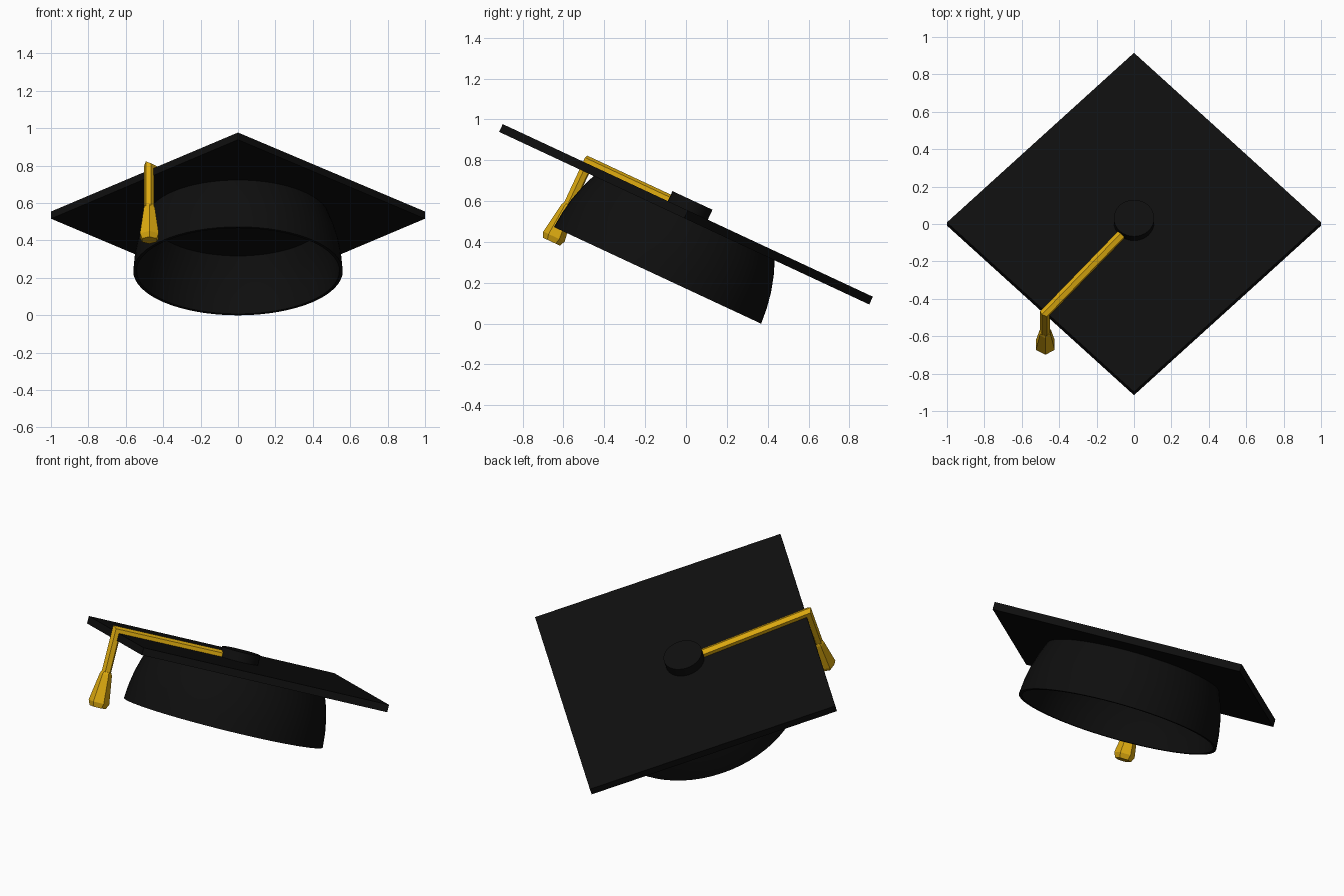
import bpy, bmesh, math
from mathutils import Vector, Matrix

if "Cube" in bpy.data.objects:
    bpy.data.objects.remove(bpy.data.objects["Cube"])

# Everything is modelled level, then tilted as one cap
TILT = Matrix.Translation((0, 0, 0.535)) @ Matrix.Rotation(math.radians(-25), 4, 'X')


def material(name, rgb):
    m = bpy.data.materials.new(name)
    m.diffuse_color = (*rgb, 1)
    m.use_nodes = True
    m.node_tree.nodes["Principled BSDF"].inputs["Base Color"].default_value = m.diffuse_color
    return m


BLACK = material("black cloth", (0.0045, 0.0045, 0.0045))
GOLD = material("gold thread", (0.72, 0.40, 0.005))


def ring(radius, z, sides, centre=(0, 0), start=0.0):
    return [Vector((centre[0] + radius * math.cos(start + 2 * math.pi * i / sides),
                    centre[1] + radius * math.sin(start + 2 * math.pi * i / sides), z))
            for i in range(sides)]


def loft(name, rings, mat, caps=True, closed=False, smooth=False):
    """Skin a series of matching rings, tilt the result and colour it."""
    bm = bmesh.new()
    loops = [[bm.verts.new(p) for p in r] for r in rings]
    n = len(loops[0])
    pairs = list(zip(loops, loops[1:]))
    if closed:
        pairs.append((loops[-1], loops[0]))
    for a, b in pairs:
        for i in range(n):
            j = (i + 1) % n
            bm.faces.new((a[i], a[j], b[j], b[i]))
    if caps:
        bm.faces.new(loops[0])
        bm.faces.new(loops[-1])
    bmesh.ops.recalc_face_normals(bm, faces=bm.faces)
    bm.transform(TILT)
    me = bpy.data.meshes.new(name)
    bm.to_mesh(me)
    bm.free()
    ob = bpy.data.objects.new(name, me)
    bpy.context.collection.objects.link(ob)
    me.materials.append(mat)
    if smooth:
        bpy.ops.object.select_all(action='DESELECT')
        ob.select_set(True)
        bpy.context.view_layer.objects.active = ob
        bpy.ops.object.shade_smooth_by_angle(angle=math.radians(35))
    return ob


# Square board with its corners to the front, back and sides
loft("board", [ring(1, -0.021, 4), ring(1, 0.021, 4)], BLACK)

# Hollow skull cap: bulging outer wall, thin rim, inner wall
outer = [(0.487, -0.015), (0.516, -0.09), (0.539, -0.17), (0.553, -0.25), (0.56, -0.33)]
wall = outer + [(r - 0.018, z) for r, z in reversed(outer)]
loft("skull_cap", [ring(r, z, 64) for r, z in wall], BLACK,
     caps=False, closed=True, smooth=True)

# Button on top of the board
loft("button", [ring(0.108, 0.015, 32), ring(0.108, 0.075, 32)], BLACK, smooth=True)

# Cord: six-sided, runs over the board, mitred at the edge, then hangs down
p0, p1 = Vector((-0.07, -0.08, 0.029)), Vector((-0.475, -0.54, 0.029))
run, down = (p1 - p0).normalized(), Vector((0, 0, -1))
side, up = run.cross(-down), Vector((0, 0, 1))
mitre = (run + down).normalized()
first = [p0 + 0.027 * (up * math.cos(t) + side * math.sin(t))
         for t in (math.pi / 3 * i for i in range(6))]
bend = [p + run * ((p1 - p).dot(mitre) / run.dot(mitre)) for p in first]
last = [Vector((p.x, p.y, -0.23)) for p in bend]
loft("tassel_cord", [first, bend, last], GOLD)

# Tassel: six-sided flared tuft with a bevelled bottom
tuft = [(0.027, -0.20), (0.034, -0.215), (0.058, -0.372), (0.045, -0.40)]
loft("tassel_tuft", [ring(r, z, 6, (-0.474, -0.54), math.pi / 2) for r, z in tuft], GOLD)
